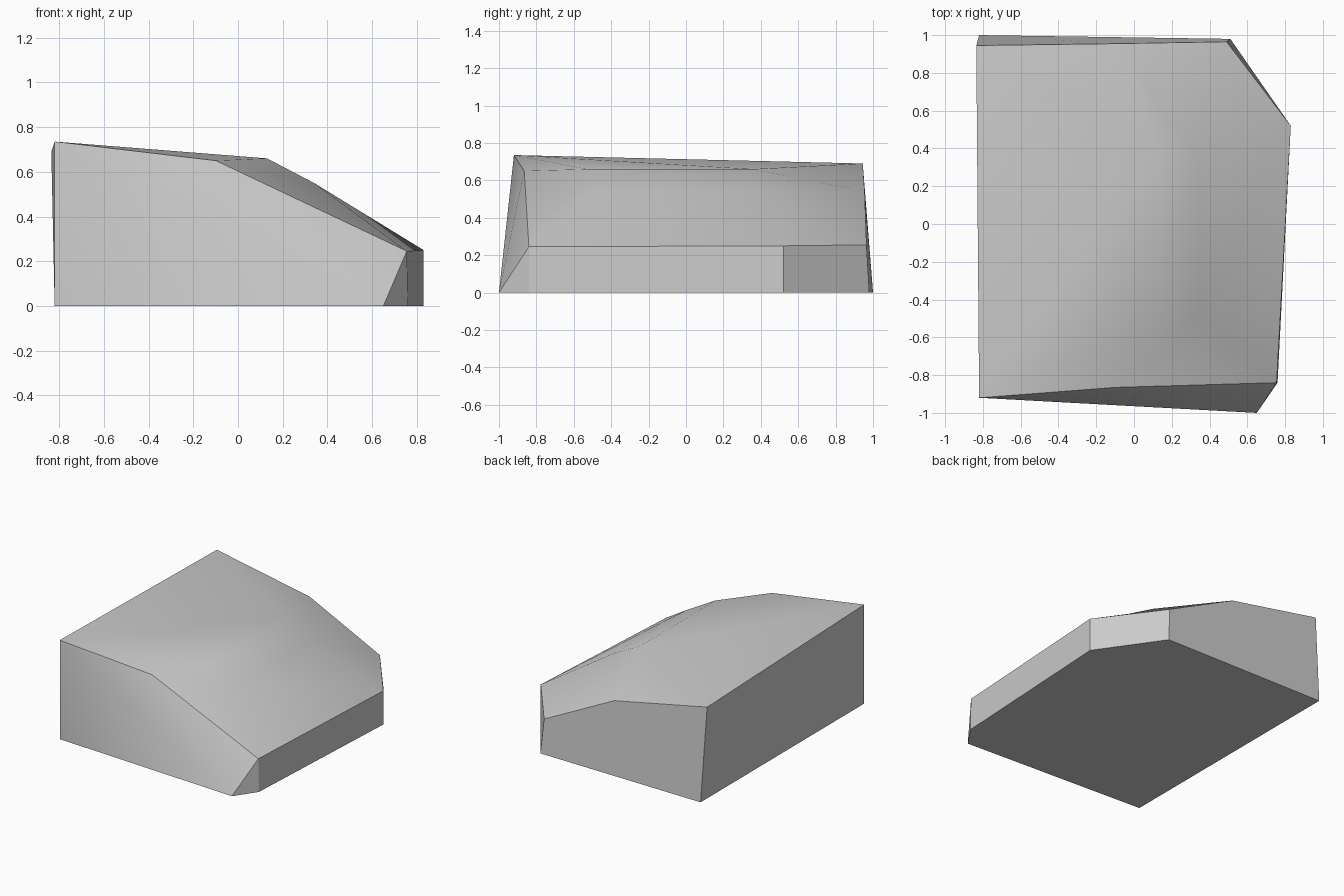
import bpy
import bmesh

# Remove the default cube only
cube = bpy.data.objects.get("Cube")
if cube:
    bpy.data.objects.remove(cube, do_unlink=True)


def make_material(name, value):
    material = bpy.data.materials.new(name)
    color = (value, value, value, 1.0)
    material.diffuse_color = color
    material.use_nodes = True
    material.node_tree.nodes["Principled BSDF"].inputs["Base Color"].default_value = color
    return material


# Named corners of the block
corners = {
    # footprint
    "base_front_left": (-0.82, -0.92, 0),
    "base_front": (0.65, -1.0, 0),
    "base_front_right": (0.76, -0.84, 0),
    "base_right": (0.83, 0.52, 0),
    "base_back_right": (0.51, 0.98, 0),
    "base_back_left": (-0.82, 1.0, 0),
    # rim of the upper surface
    "rim_front_left": (-0.82, -0.92, 0.735),
    "rim_front": (-0.1, -0.865, 0.65),
    "rim_front_right": (0.755, -0.84, 0.245),
    "rim_right": (0.83, 0.52, 0.25),
    "rim_back_right": (0.49, 0.965, 0.255),
    "rim_back": (-0.08, 0.955, 0.54),
    "rim_back_left": (-0.835, 0.945, 0.69),
    # rounded shoulder across the upper surface
    "crest_front": (0.13, -0.53, 0.66),
    "crest_back": (0.13, 0.36, 0.66),
    "brow_front": (0.34, -0.48, 0.55),
    "brow_back": (0.34, 0.34, 0.55),
}

# Each side is one smooth patch, with a sharp border to its neighbours
sides = {
    "bottom": ["base_back_left base_back_right base_right base_front_right base_front base_front_left"],
    "left": ["base_front_left rim_front_left rim_back_left base_back_left"],
    "right": ["base_front_right base_right rim_right rim_front_right"],
    "corner": ["base_front base_front_right rim_front_right"],
    "chamfer": ["base_right base_back_right rim_back_right rim_right"],
    "back": ["base_back_right base_back_left rim_back_left rim_back rim_back_right"],
    "front": [
        "base_front_left base_front rim_front_left",
        "base_front rim_front rim_front_left",
        "base_front rim_front_right rim_front",
    ],
    "top": [
        "rim_front_left rim_front crest_front",
        "rim_front_left crest_front crest_back",
        "rim_front_left crest_back rim_back_left",
        "rim_back_left crest_back rim_back",
        "crest_front rim_front brow_front",
        "rim_front rim_front_right brow_front",
        "crest_front brow_front brow_back crest_back",
        "brow_front rim_front_right rim_right",
        "brow_front rim_right brow_back",
        "brow_back rim_right rim_back_right",
        "crest_back brow_back rim_back",
        "brow_back rim_back_right rim_back",
    ],
}

bm = bmesh.new()
verts = {name: bm.verts.new(co) for name, co in corners.items()}
side_of = {}
for side, patches in sides.items():
    for patch in patches:
        face = bm.faces.new([verts[name] for name in patch.split()])
        face.smooth = True
        side_of[face] = side

for edge in bm.edges:
    edge.smooth = len({side_of[face] for face in edge.link_faces}) == 1
bmesh.ops.recalc_face_normals(bm, faces=bm.faces[:])

# Build the solid block
mesh = bpy.data.meshes.new("sloped_block")
bm.to_mesh(mesh)
bm.free()
mesh.materials.append(make_material("plain grey", 0.6))
block = bpy.data.objects.new("sloped_block", mesh)
bpy.context.collection.objects.link(block)
